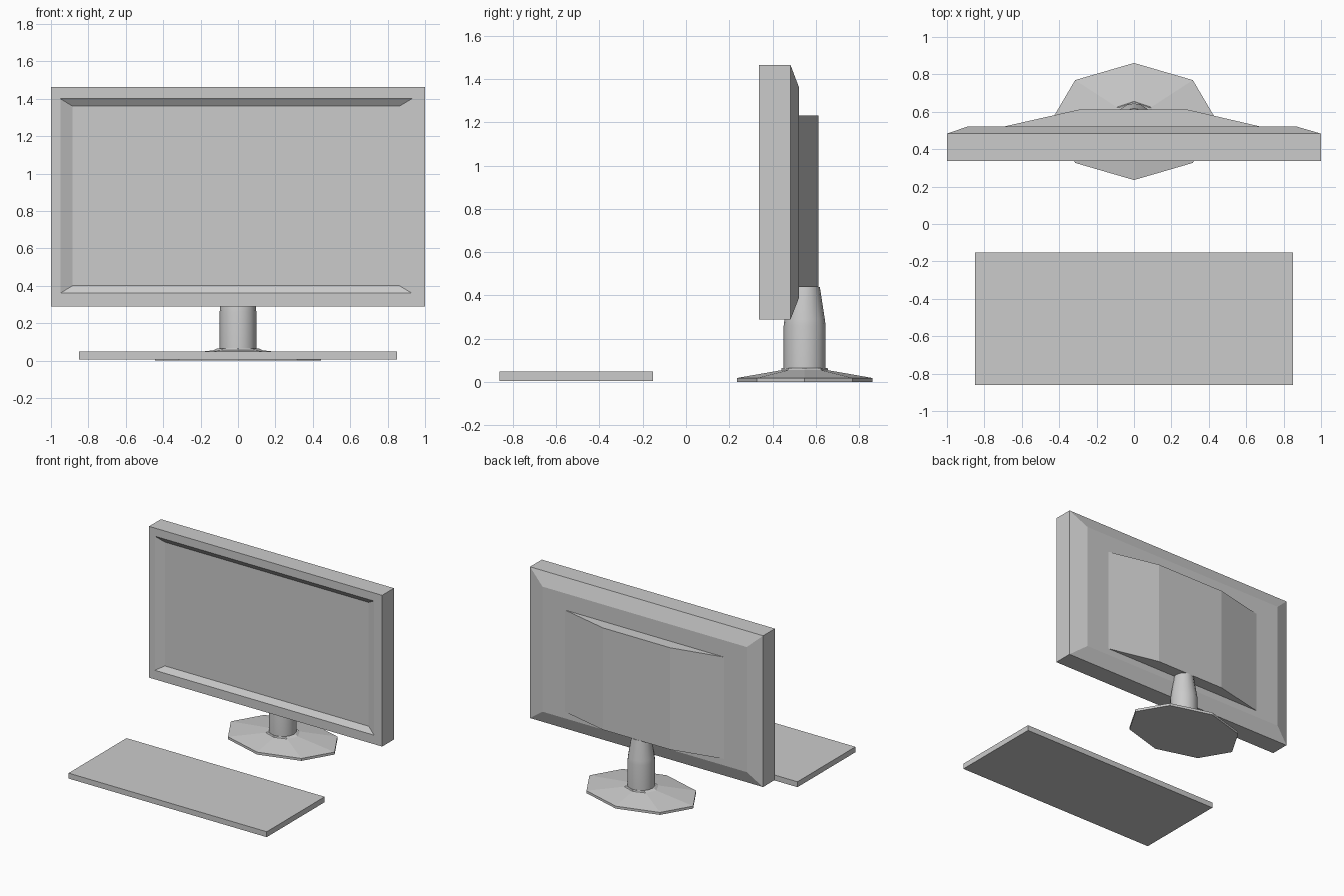
import bpy, bmesh, math

if "Cube" in bpy.data.objects:
    bpy.data.objects.remove(bpy.data.objects["Cube"])


def loft(name, rings, smooth=False):
    """Skin a stack of equally long vertex rings and cap both ends."""
    bm = bmesh.new()
    rows = [[bm.verts.new(p) for p in ring] for ring in rings]
    n = len(rows[0])
    for a, b in zip(rows, rows[1:]):
        for i in range(n):
            j = (i + 1) % n
            bm.faces.new((a[i], a[j], b[j], b[i]))
    bm.faces.new(rows[0][::-1])
    bm.faces.new(rows[-1])
    bmesh.ops.recalc_face_normals(bm, faces=bm.faces)
    mesh = bpy.data.meshes.new(name)
    bm.to_mesh(mesh)
    bm.free()
    ob = bpy.data.objects.new(name, mesh)
    bpy.context.collection.objects.link(ob)
    if smooth:
        bpy.ops.object.select_all(action='DESELECT')
        ob.select_set(True)
        bpy.context.view_layer.objects.active = ob
        bpy.ops.object.shade_smooth_by_angle(angle=math.radians(30))
    return ob


def upright(x0, x1, z0, z1, y):
    return [(x0, y, z0), (x1, y, z0), (x1, y, z1), (x0, y, z1)]


def ellipse(rx, ry, z, n, cy=0.548):
    return [(rx * math.cos(2 * math.pi * i / n),
             cy + ry * math.sin(2 * math.pi * i / n), z) for i in range(n)]


# Keyboard slab
kb = [(-0.85, -0.862), (0.85, -0.862), (0.85, -0.152), (-0.85, -0.152)]
loft("keyboard", [[(x, y, z) for x, y in kb] for z in (0.006, 0.048)])

# Screen housing: recessed screen, bezel, sides, tapered back
loft("screen_housing", [
    upright(-0.885, 0.863, 0.40, 1.36, 0.368),
    upright(-0.95, 0.93, 0.36, 1.40, 0.338),
    upright(-1.0, 1.0, 0.29, 1.463, 0.338),
    upright(-1.0, 1.0, 0.29, 1.463, 0.483),
    upright(-0.887, 0.866, 0.39, 1.36, 0.522)])

# Bulge on the back with slanted sides
bulge = [(-0.70, 0.520), (0.68, 0.520), (0.285, 0.612), (-0.292, 0.612)]
loft("back_bulge", [[(x, y, z) for x, y in bulge] for z in (0.44, 1.23)])

# Octagonal foot with sloping top and small collar
loft("stand_foot", [
    ellipse(0.445, 0.313, 0.0, 8), ellipse(0.445, 0.313, 0.019, 8),
    ellipse(0.13, 0.108, 0.055, 8), ellipse(0.11, 0.106, 0.065, 8)])

# Round neck narrowing behind the screen
loft("stand_neck", [
    ellipse(0.098, 0.097, 0.055, 16), ellipse(0.098, 0.097, 0.26, 16),
    ellipse(0.095, 0.093, 0.29, 16), ellipse(0.07, 0.07, 0.44, 16)], smooth=True)
